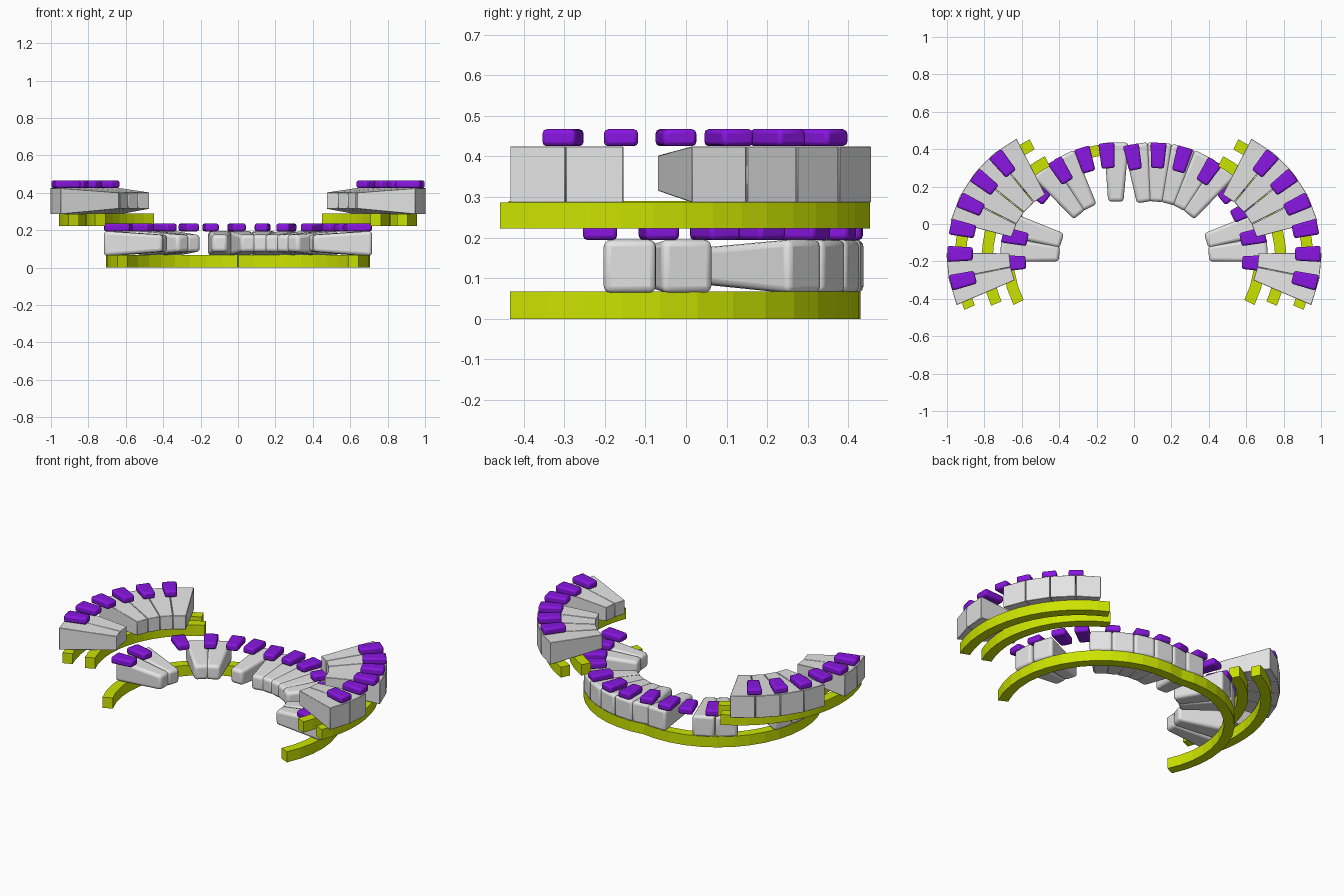
import bpy, bmesh
from math import radians, cos, sin

cube = bpy.data.objects.get("Cube")
if cube:
    bpy.data.objects.remove(cube, do_unlink=True)


def material(name, rgb):
    m = bpy.data.materials.new(name)
    m.use_nodes = True
    m.diffuse_color = (*rgb, 1)
    m.node_tree.nodes["Principled BSDF"].inputs["Base Color"].default_value = (*rgb, 1)
    return m


GREY = material("light_grey", (0.78, 0.78, 0.78))
PURPLE = material("purple", (0.25, 0.008, 0.75))
GREEN = material("yellow_green", (0.60, 0.77, 0.0))


def finish(name, bm, mat, bevel=0.0, segments=2):
    bmesh.ops.recalc_face_normals(bm, faces=bm.faces)
    me = bpy.data.meshes.new(name)
    bm.to_mesh(me)
    bm.free()
    me.materials.append(mat)
    ob = bpy.data.objects.new(name, me)
    bpy.context.collection.objects.link(ob)
    if bevel:
        mod = ob.modifiers.new("rounded_edges", 'BEVEL')
        mod.width = bevel
        mod.segments = segments
        bpy.context.view_layer.objects.active = ob
        ob.select_set(True)
        bpy.ops.object.shade_smooth_by_angle(angle=radians(35))
        ob.select_set(False)
    return ob


def loft(name, sections, mat, bevel=0.0, segments=2):
    """Joins four-cornered sections into a closed solid."""
    bm = bmesh.new()
    rings = [[bm.verts.new(p) for p in s] for s in sections]
    for a, b in zip(rings, rings[1:]):
        for i in range(4):
            j = (i + 1) % 4
            bm.faces.new((a[i], a[j], b[j], b[i]))
    bm.faces.new(rings[0])
    bm.faces.new(rings[-1])
    return finish(name, bm, mat, bevel, segments)


def polar(side, centre, r, deg, offset=0.0):
    """Point on an arc, moved sideways by offset; side mirrors it in x."""
    a = radians(deg)
    x = centre[0] + r * cos(a) - offset * sin(a)
    y = centre[1] + r * sin(a) + offset * cos(a)
    return side * x, y


def rail(name, side, centre, outer, start, end, z0, z1, width=0.06, steps=14):
    sections = []
    for i in range(steps + 1):
        a = start + (end - start) * i / steps
        p = polar(side, centre, outer, a)
        q = polar(side, centre, outer - width, a)
        sections.append([(*p, z0), (*q, z0), (*q, z1), (*p, z1)])
    return loft(name, sections, GREEN)


def wedge(name, side, centre, deg, ends, mat, bevel, segments=2):
    """Radial solid; each end is (radius, width, z low, z high)."""
    sections = []
    for r, w, z0, z1 in ends:
        p = polar(side, centre, r, deg, -w / 2)
        q = polar(side, centre, r, deg, w / 2)
        sections.append([(*p, z0), (*q, z0), (*q, z1), (*p, z1)])
    return loft(name, sections, mat, bevel, segments)


def key(name, side, centre, deg, r, z):
    return wedge(name, side, centre, deg,
                 [(r - 0.068, 0.070, z, z + 0.042), (r + 0.068, 0.086, z, z + 0.042)],
                 PURPLE, 0.011)


LOWER = (0.10, -0.18)
UPPER = (0.31, -0.16)
UPPER_BLOCKS = (-17.3, -5.4, 20.5, 32.6, 44.7, 56.8)
UPPER_KEYS = (-13, 0, 12.3, 25, 38, 51)
LOWER_BLOCKS = {"right": (4, 17.5, 50.5, 63, 90.5),
                "left": (4, 17.5, 50.5, 62.5, 74.5, 86.5, 98.5)}
LOWER_KEYS = {"right": (-3, 11.6, 40, 58, 73, 85.5),
              "left": (-3, 11.6, 27, 40, 57, 73.5, 87, 101)}

for label, s in (("left", 1), ("right", -1)):
    # Curved rails
    rail(f"{label}_lower_rail", s, (0.105, -0.17), 0.60, -26, 101, 0, 0.067)
    rail(f"{label}_upper_outer_rail", s, (0.244, -0.19), 0.715, -22, 64, 0.222, 0.287)
    rail(f"{label}_upper_inner_rail", s, (0.195, -0.19), 0.62, -23.5, 63, 0.222, 0.29)

    # Lower tier: rounded tapered blocks and their keys
    for i, a in enumerate(LOWER_BLOCKS[label]):
        wedge(f"{label}_lower_block_{i + 1}", s, LOWER, a,
              [(0.30, 0.082, 0.085, 0.175), (0.615, 0.132, 0.062, 0.196)],
              GREY, 0.018, 3)
    for i, a in enumerate(LOWER_KEYS[label]):
        key(f"{label}_lower_key_{i + 1}", s, LOWER, a, 0.547, 0.194)

    # Upper tier: crisp tapered blocks and their keys
    for i, a in enumerate(UPPER_BLOCKS):
        wedge(f"{label}_upper_block_{i + 1}", s, UPPER, a,
              [(0.355, 0.073, 0.315, 0.402), (0.69, 0.143, 0.286, 0.425)],
              GREY, 0.002, 1)
    for i, a in enumerate(UPPER_KEYS):
        key(f"{label}_upper_key_{i + 1}", s, UPPER, a, 0.62, 0.425)
